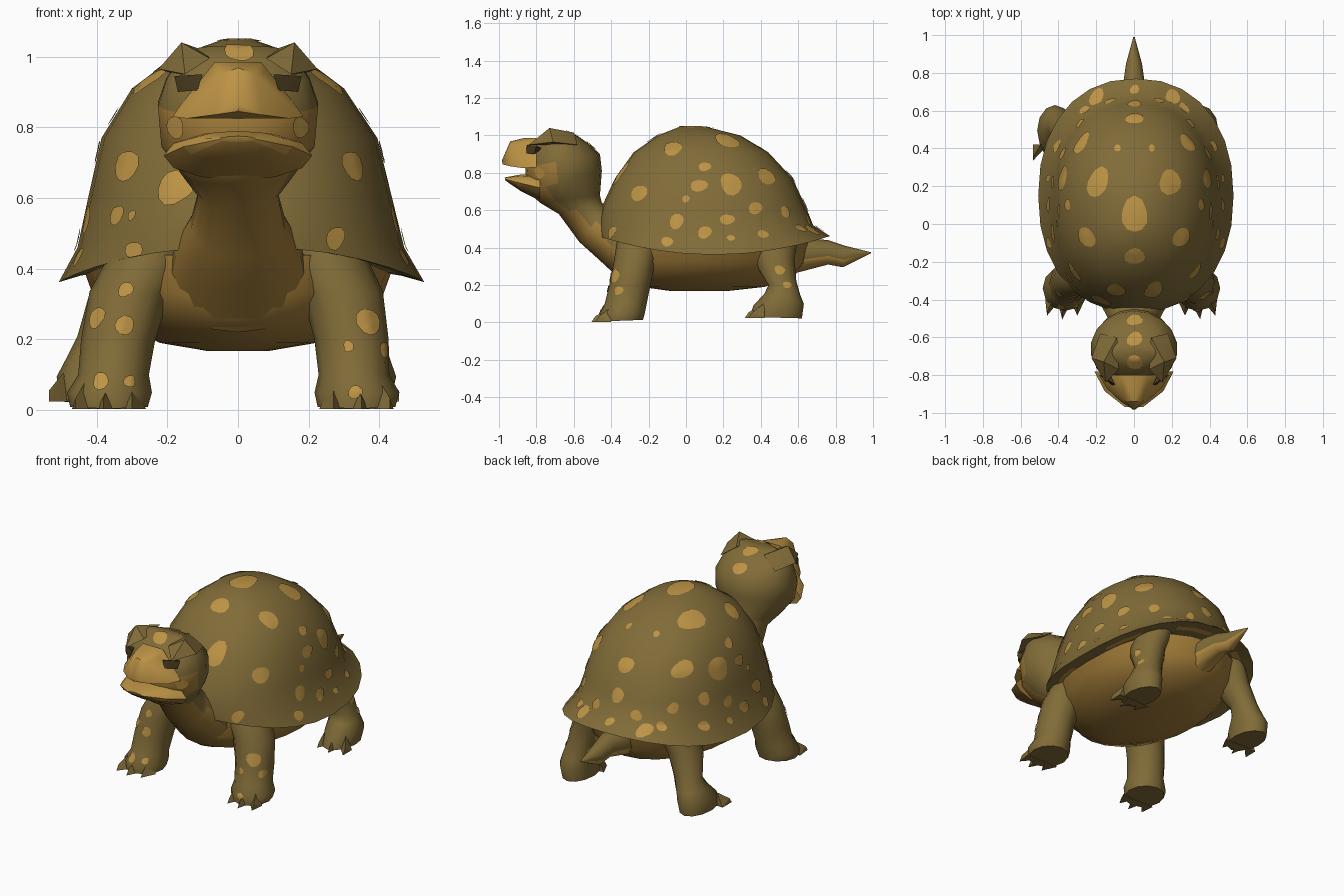
import bpy, bmesh, math, random
from mathutils import Vector
from mathutils.bvhtree import BVHTree

random.seed(4)
if "Cube" in bpy.data.objects:
    bpy.data.objects.remove(bpy.data.objects["Cube"], do_unlink=True)


def make_material(name, rgb):
    m = bpy.data.materials.new(name)
    m.use_nodes = True
    m.diffuse_color = (*rgb, 1)
    m.node_tree.nodes["Principled BSDF"].inputs["Base Color"].default_value = (*rgb, 1)
    return m


MATS = [make_material("olive_skin", (.22, .15, .04)),
        make_material("tan_spots", (.51, .295, .06)),
        make_material("underside_brown", (.36, .2, .04)),
        make_material("dark_eye", (.06, .04, .012))]
OLIVE, TAN, BROWN, DARK = range(4)
LEFT, RIGHT = 1, -1


def finish(name, bm, rule, angle=50):
    """Turn a bmesh into a smooth object, colouring each face by a rule."""
    bmesh.ops.recalc_face_normals(bm, faces=bm.faces)
    bm.normal_update()
    for f in bm.faces:
        f.material_index = rule(f) if callable(rule) else rule
    me = bpy.data.meshes.new(name)
    bm.to_mesh(me)
    bm.free()
    for m in MATS:
        me.materials.append(m)
    ob = bpy.data.objects.new(name, me)
    bpy.context.collection.objects.link(ob)
    bpy.ops.object.select_all(action='DESELECT')
    ob.select_set(True)
    bpy.context.view_layer.objects.active = ob
    bpy.ops.object.shade_smooth_by_angle(angle=math.radians(angle))
    return ob


def loft(name, sections, rule=OLIVE, sides=12, power=1.0, mirror=1, splay=0):
    """Skin rings given as (x, front y, front z, back y, back z, half width, end lift).
    Splay moves low rings outward."""
    bm = bmesh.new()
    rings = []
    for x, fy, fz, by, bz, w, *lift in sections:
        x += splay * (1 - 2 * fz)
        mid = Vector((x, (fy + by) / 2, (fz + bz) / 2))
        half = Vector((0, (fy - by) / 2, (fz - bz) / 2))
        ring = []
        for i in range(sides):
            a = math.tau * i / sides
            c, s = (math.copysign(abs(t) ** power, t) for t in (math.cos(a), math.sin(a)))
            p = mid + half * c + Vector((w * s, 0, lift[0] * c * c if lift else 0))
            ring.append(bm.verts.new((p.x * mirror, p.y, p.z)))
        rings.append(ring)
    for lo, hi in zip(rings, rings[1:]):
        for i in range(sides):
            j = (i + 1) % sides
            bm.faces.new((lo[i], lo[j], hi[j], hi[i]))
    bm.faces.new(rings[0])
    bm.faces.new(rings[-1])
    return finish(name, bm, rule)


def hull(name, points, rule, mirror=1, angle=20):
    bm = bmesh.new()
    for x, y, z in points:
        bm.verts.new((x * mirror, y, z))
    bmesh.ops.convex_hull(bm, input=bm.verts)
    return finish(name, bm, rule, angle)


def spots(name, target, side, marks):
    """Lay thin blotches on a surface, aimed from one side.
    Marks are (u, v, radius) on both halves, or with LEFT or RIGHT added for one."""
    me = target.data
    tree = BVHTree.FromPolygons([v.co for v in me.vertices], [p.vertices for p in me.polygons])
    bm = bmesh.new()
    for u, v, r, *only in marks:
        for s in only or (LEFT, RIGHT):
            start, aim = {"flank": ((s * 3, u, v), (-s, 0, 0)),
                          "top": ((s * u + .003, v, 3), (0, 0, -1)),
                          "front": ((s * u + .003, -3, v), (0, 1, 0)),
                          "back": ((s * u + .003, 3, v), (0, -1, 0))}[side]
            hit, n, _, _ = tree.ray_cast(Vector(start), Vector(aim))
            if hit is None:
                continue
            if n.dot(Vector(aim)) > 0:
                n = -n
            across = n.cross(Vector((0, 1, .2))).normalized()
            up = n.cross(across)
            phase, tall = random.uniform(0, 6), random.uniform(.95, 1.3)

            def stick(p):
                q, qn, _, _ = tree.find_nearest(p)
                return bm.verts.new(q + (qn if qn.dot(n) > 0 else -qn) * .005)
            centre, inner = stick(hit), None
            for k in (.5, 1):
                ring = []
                for i in range(12):
                    a = math.tau * i / 12
                    d = r * k * (1 + .1 * math.sin(2 * a + phase) + .06 * math.sin(3 * a))
                    ring.append(stick(hit + across * d * math.cos(a) + up * d * tall * math.sin(a)))
                for i in range(12):
                    j = (i + 1) % 12
                    bm.faces.new((inner[i], ring[i], ring[j], inner[j]) if inner
                                 else (centre, ring[i], ring[j]))
                inner = ring
    ob = finish(name, bm, TAN)
    # Keep every blotch facing away from the body
    flip = bmesh.new()
    flip.from_mesh(ob.data)
    bad = [f for f in flip.faces
           if f.normal.dot(tree.find_nearest(f.calc_center_median())[1]) < 0]
    bmesh.ops.reverse_faces(flip, faces=bad)
    flip.to_mesh(ob.data)
    flip.free()


def rim_rule(f):
    """Broken tan streaks along the inner edge of the rim's underside."""
    c = f.calc_center_median()
    inside = f.normal.z < -.4 and abs(c.x) < .47 and math.hypot(c.x / .47, (c.y - .15) / .57) < 1
    return TAN if inside and math.sin(7 * math.atan2(c.x, c.y - .15)) > -.3 else OLIVE


# Domed shell with a flared rim that rises at both ends
shell = loft("shell", [
    (.008, -.38, .385, .66, .385, .425, .08), (.008, -.41, .38, .7, .38, .455, .085),
    (.01, -.47, .362, .77, .362, .517, .1),
    (.008, -.475, .46, .68, .46, .462, .06), (.006, -.45, .6, .64, .6, .43, .02),
    (.004, -.38, .77, .57, .77, .39), (0, -.28, .91, .44, .91, .3),
    (0, -.15, 1, .29, 1, .18), (0, -.03, 1.048, .12, 1.043, .05)],
    rim_rule, sides=28, power=.9)
spots("shell_flank_spots", shell, "flank", [
    (-.07, .93, .055), (.22, .97, .065), (.1, .83, .03), (.24, .74, .06), (.07, .73, .035),
    (.43, .78, .05), (-.25, .69, .048), (-.28, .55, .03, RIGHT), (-.05, .54, .04),
    (.1, .48, .035), (.22, .55, .03), (.37, .61, .035), (.41, .47, .03), (.53, .59, .03),
    (-.1, .43, .03), (-.37, .45, .028, RIGHT), (0, .66, .018), (.24, .45, .02)])
spots("shell_top_spots", shell, "top", [
    (0, .05, .075, LEFT), (0, -.17, .05, LEFT), (0, .56, .045, LEFT), (.2, .67, .04),
    (.1, -.35, .055), (.09, .4, .017)])
spots("shell_front_spots", shell, "front", [
    (.27, .485, .03, LEFT), (.18, .63, .055, RIGHT), (.3, .55, .016, RIGHT)])
spots("shell_back_spots", shell, "back", [
    (0, .63, .035, LEFT), (.13, .55, .03), (.26, .5, .03), (0, .5, .025, LEFT)])

# Rounded underside
loft("belly", [
    (0, -.42, .44, .66, .43, .45), (0, -.43, .33, .64, .32, .41),
    (0, -.37, .24, .58, .25, .34), (0, -.24, .19, .42, .19, .22),
    (0, -.08, .168, .22, .168, .09)], BROWN, sides=24)

# Neck and skull, with a paler throat and chin
head = loft("neck_and_head", [
    (0, -.34, .22, -.25, .5, .2), (0, -.47, .34, -.36, .57, .18),
    (0, -.57, .43, -.42, .62, .135), (0, -.68, .58, -.45, .64, .115),
    (0, -.78, .64, -.46, .68, .155), (0, -.85, .7, -.45, .81, .22),
    (0, -.86, .83, -.46, .9, .23), (0, -.83, .92, -.52, .955, .205),
    (0, -.76, .99, -.575, .995, .17), (0, -.715, 1.03, -.635, 1.02, .11)],
    lambda f: BROWN if f.normal.y < -.3 and f.calc_center_median().z < .86 else OLIVE, sides=18)
spots("head_spots", head, "top", [(0, -.51, .04, LEFT), (0, -.61, .04, LEFT), (0, -.73, .045, LEFT)])
spots("cheek_spots", head, "flank", [(-.78, .8, .03)])

# Narrow-bridged beak flaring to the lip, and a lower jaw under the open mouth
hull("beak", [(0, -.985, .865), (0, -.98, .845), (0, -.94, .968), (0, -.87, .985)] +
     [(s * x, y, z) for s in (LEFT, RIGHT) for x, y, z in (
         (.05, -.935, .95), (.08, -.85, .955), (.065, -.8, .985), (.185, -.8, .83),
         (.145, -.87, .825), (.07, -.94, .835), (.165, -.8, .86))], TAN, angle=45)
loft("lower_jaw", [
    (0, -.78, .79, -.78, .65, .21), (0, -.89, .79, -.88, .7, .155),
    (0, -.97, .775, -.965, .758, .05)],
    lambda f: TAN if f.calc_center_median().z > .74 else BROWN)

# Tapered tail, pale below
loft("tail", [
    (0, .57, .46, .57, .26, .1), (0, .76, .44, .76, .31, .058),
    (0, .85, .41, .84, .295, .045), (0, .99, .375, .99, .37, .004)],
    lambda f: TAN if f.normal.z < -.4 else OLIVE, sides=10)

front_sections = [
    (.23, -.34, .52, -.1, .47, .09), (.25, -.37, .43, -.14, .42, .12),
    (.3, -.385, .33, -.16, .34, .115), (.33, -.41, .2, -.19, .2, .105),
    (.34, -.435, .1, -.21, .1, .1), (.35, -.46, .05, -.22, .05, .12),
    (.35, -.46, .005, -.23, .014, .11)]
rear_sections = [
    (.26, .33, .43, .6, .45, .1), (.31, .36, .33, .58, .34, .095),
    (.35, .44, .2, .59, .22, .08), (.37, .42, .155, .61, .15, .085),
    (.385, .36, .09, .63, .1, .095), (.385, .34, .03, .62, .022, .085)]
brow = [(.225, -.71, .965), (.16, -.73, 1.04), (.08, -.77, .995), (.15, -.84, .95),
        (.18, -.58, .95), (.09, -.6, 1.015)]
eye = [(.1, -.85, .95), (.18, -.8, .945), (.17, -.81, .9), (.115, -.855, .905), (.14, -.77, .93)]

# The stance leans a little to the right
for side, mirror, fore_splay, hind_splay, fore_marks in (
        ("left", LEFT, -.015, -.04, [
            (.365, .25, .038), (.41, .17, .024), (.31, .18, .015), (.33, .05, .02)]),
        ("right", RIGHT, .015, .04, [
            (.4, .26, .03), (.325, .24, .025), (.32, .34, .022), (.39, .08, .024), (.31, .08, .018)])):
    hull(side + "_brow", brow, OLIVE, mirror)
    hull(side + "_eye", eye, DARK, mirror)
    fore = loft(side + "_front_leg", front_sections, mirror=mirror, splay=fore_splay)
    hind = loft(side + "_rear_leg", rear_sections, mirror=mirror, splay=hind_splay)
    # Pointed toes
    for k in (-1, 0, 1):
        for label, x, y, z, fan in (("front", .35 + fore_splay, -.4, .003, .015),
                                    ("rear", .39 + hind_splay, .42, .025, .02)):
            cx, tip = x + k * .065, y - .105 + abs(k) * .02
            hull(f"{side}_{label}_toe", [
                (cx - .04, y, z), (cx + .04, y, z), (cx, y, z + .08),
                (cx + fan * (k + 1), tip, z), (cx + fan * (k + 1), tip + .02, z + .03)],
                OLIVE, mirror)
    spots(side + "_front_leg_spots", fore, "front", fore_marks)
    if mirror == LEFT:
        spots("left_rear_leg_spots", hind, "flank", [(.5, .28, .025), (.54, .2, .02)])
